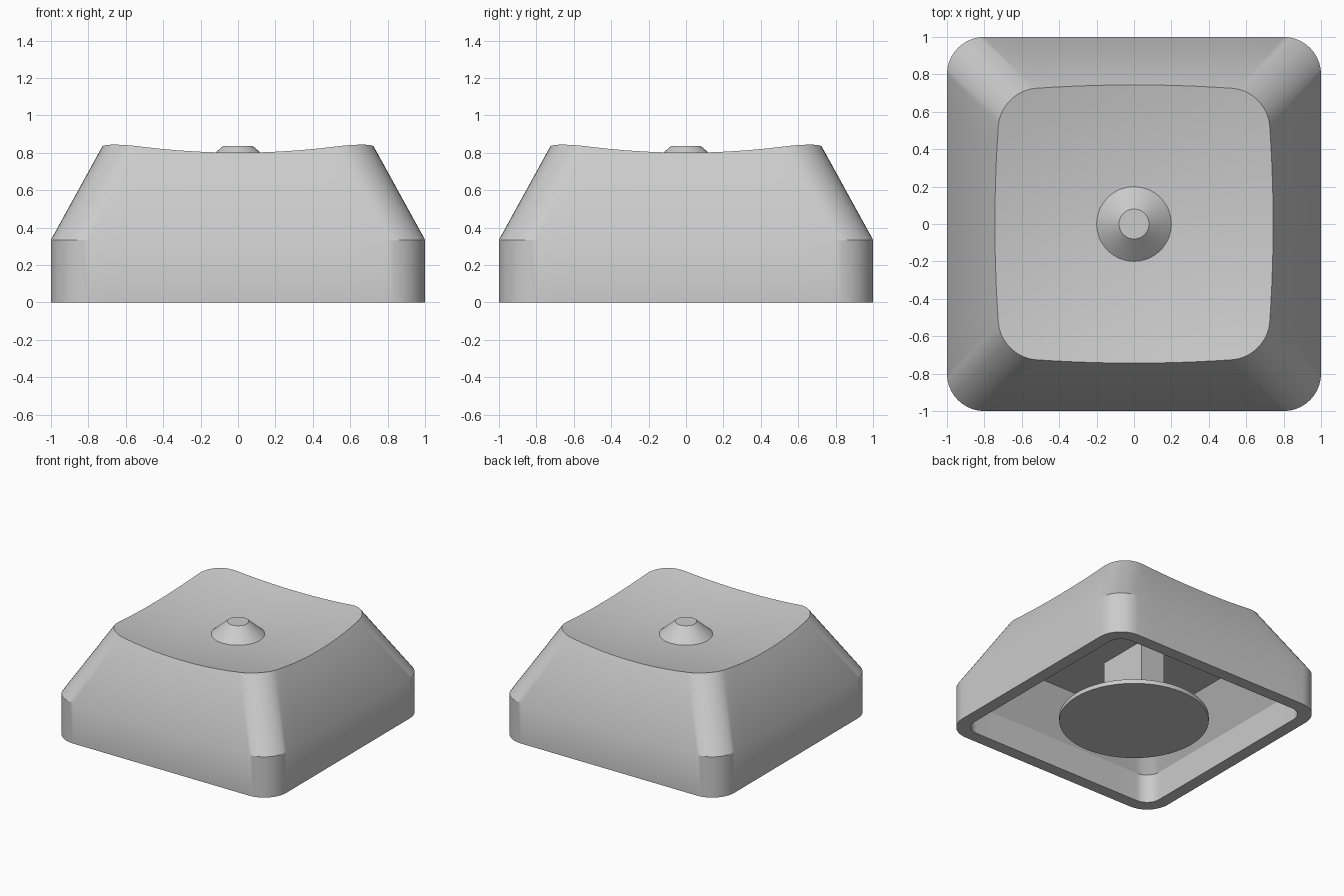
import bpy, bmesh, math
from mathutils import Vector

cube = bpy.data.objects.get("Cube")
if cube:
    bpy.data.objects.remove(cube, do_unlink=True)

grey = bpy.data.materials.new("light grey plastic")
grey.use_nodes = True
colour = (0.6, 0.6, 0.6, 1)
grey.diffuse_color = colour
grey.node_tree.nodes["Principled BSDF"].inputs["Base Color"].default_value = colour

SHOULDER = 0.335   # height where the skirt starts to taper
TAPER = 0.55       # inward run per unit of height


def dish(x, y):
    """Height of the scooped top."""
    return 0.727 + (x * x + y * y) / 7.5


def outline(half, radius, corner_steps=10, side_steps=10):
    """Rounded square as (core point, corner direction) pairs."""
    pts = []
    core = half - radius
    for q in range(4):
        turn = q * math.pi / 2
        c, s = math.cos(turn), math.sin(turn)
        local = [(core, core, math.pi / 2 * i / corner_steps)
                 for i in range(corner_steps + 1)]
        local += [(core - 2 * core * i / side_steps, core, math.pi / 2)
                  for i in range(1, side_steps)]
        for x, y, a in local:
            x, y = x + radius * math.cos(a), y + radius * math.sin(a)
            pts.append((x * c - y * s, x * s + y * c))
    return pts


def ring(half, radius, z):
    return [Vector((x, y, z)) for x, y in outline(half, radius)]


def top_rim():
    """Where the tapered walls meet the scooped top."""
    rim = []
    for i in range(len(outline(1, 0.2))):
        z = 0.8
        for _ in range(12):
            x, y = outline(1 - TAPER * (z - SHOULDER), 0.2)[i]
            z = dish(x, y)
        rim.append(Vector((x, y, z)))
    return rim


def finish(name, bm):
    bmesh.ops.recalc_face_normals(bm, faces=bm.faces)
    mesh = bpy.data.meshes.new(name)
    bm.to_mesh(mesh)
    bm.free()
    mesh.materials.append(grey)
    obj = bpy.data.objects.new(name, mesh)
    bpy.context.collection.objects.link(obj)
    bpy.ops.object.select_all(action='DESELECT')
    obj.select_set(True)
    bpy.context.view_layer.objects.active = obj
    bpy.ops.object.shade_smooth_by_angle(angle=math.radians(30))
    return obj


# Hollow cap: scooped top, tapered walls, straight skirt, inner cavity
rim = top_rim()
rings = []
for k in range(1, 9):
    t = k / 8
    rings.append([Vector((p.x * t, p.y * t, dish(p.x * t, p.y * t))) for p in rim])
rings += [
    ring(1, 0.2, SHOULDER),
    ring(1, 0.2, 0),
    ring(0.9, 0.12, 0),
    ring(0.9, 0.12, 0.235),
    ring(0.7, 0.12, 0.55),
]
bm = bmesh.new()
loops = [[bm.verts.new(p) for p in r] for r in rings]
for a, b in zip(loops, loops[1:]):
    for i in range(len(a)):
        j = (i + 1) % len(a)
        bm.faces.new((a[i], a[j], b[j], b[i]))
centre = bm.verts.new((0, 0, dish(0, 0)))
for i in range(len(rim)):
    bm.faces.new((centre, loops[0][i], loops[0][(i + 1) % len(rim)]))
bm.faces.new(loops[-1])
finish("cap_shell", bm)


def cylinder(name, r_bottom, r_top, z0, z1):
    bm = bmesh.new()
    bmesh.ops.create_cone(bm, cap_ends=True, segments=64, radius1=r_bottom,
                          radius2=r_top, depth=z1 - z0)
    bmesh.ops.translate(bm, verts=bm.verts, vec=(0, 0, (z0 + z1) / 2))
    return finish(name, bm)


# Raised nub in the scoop, and the foot disc under the stem
cylinder("top_nub", 0.237, 0.08, 0.70, 0.836)
cylinder("foot_disc", 0.558, 0.558, 0, 0.035)

# Rectangular stem joining the ceiling to the foot disc
bm = bmesh.new()
bmesh.ops.create_cube(bm, size=1)
bmesh.ops.scale(bm, verts=bm.verts, vec=(0.22, 0.44, 0.54))
bmesh.ops.translate(bm, verts=bm.verts, vec=(0, 0, 0.3))
finish("stem", bm)
